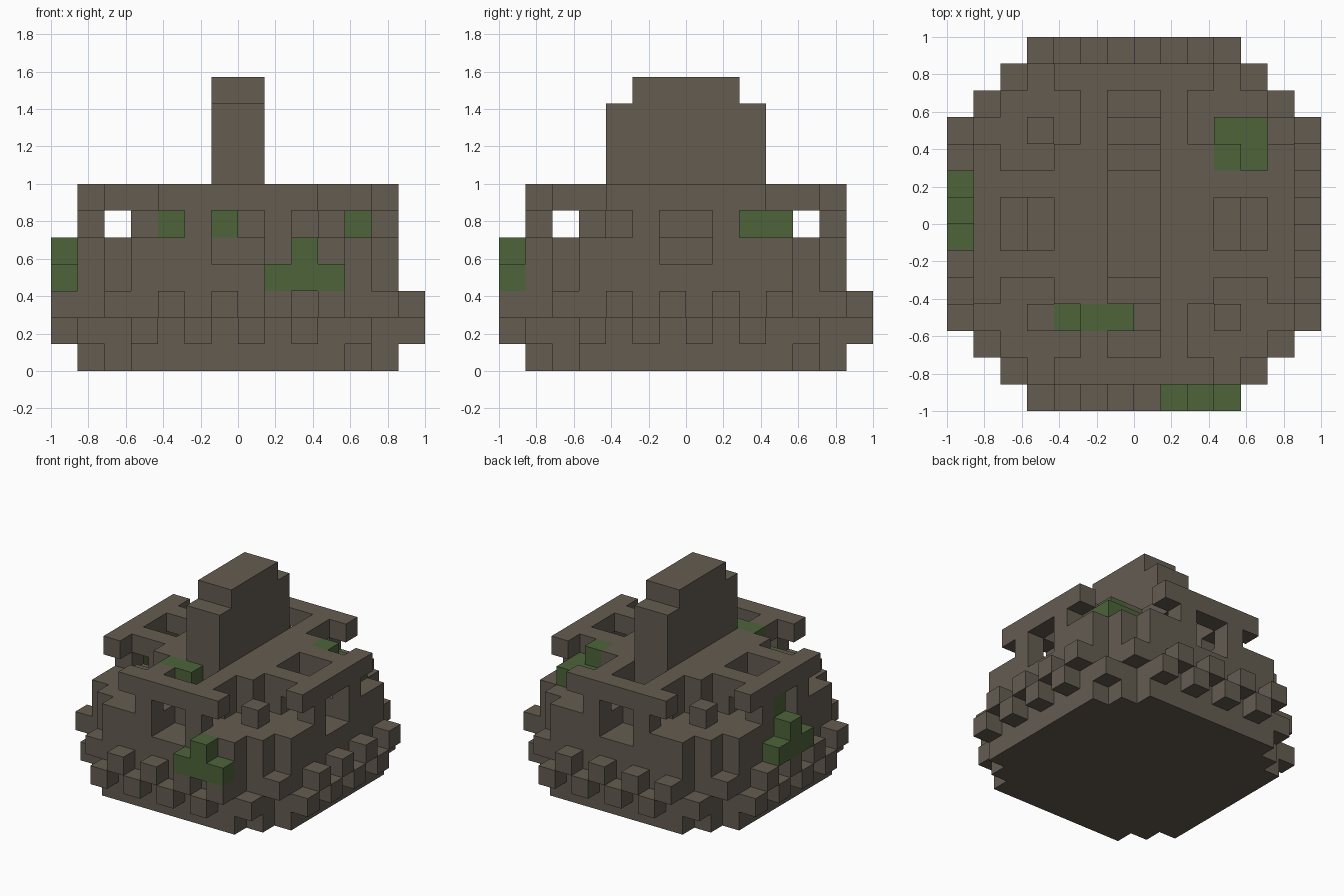
import bpy, bmesh
from mathutils import Vector

cube = bpy.data.objects.get("Cube")
if cube:
    bpy.data.objects.remove(cube, do_unlink=True)

U = 1 / 7          # size of one block
N = 14             # blocks across the footprint


def material(name, rgb):
    m = bpy.data.materials.new(name)
    m.use_nodes = True
    m.diffuse_color = (*rgb, 1)
    bsdf = next(n for n in m.node_tree.nodes if n.type == 'BSDF_PRINCIPLED')
    bsdf.inputs["Base Color"].default_value = (*rgb, 1)
    bsdf.inputs["Roughness"].default_value = 0.9
    return m


stone = material("brown stone", (0.127, 0.107, 0.083))
moss = material("moss green", (0.074, 0.127, 0.042))


def box(x, y, z):
    """Blocks in half-open index ranges."""
    return {(i, j, k) for i in range(*x) for j in range(*y) for k in range(*z)}


def around(cells):
    """Repeat blocks on all four sides by quarter turns."""
    out = set()
    for _ in range(4):
        out |= cells
        cells = {(N - 1 - j, i, k) for i, j, k in cells}
    return out


def octagon(z0, z1):
    """Stepped eight-sided tier."""
    return {c for c in box((1, 13), (1, 13), (z0, z1))
            if abs(c[0] - 6.5) + abs(c[1] - 6.5) <= 9}


# Window openings that step back into roof shafts
shafts = around(box((6, 8), (1, 3), (4, 6)) | box((6, 8), (3, 4), (5, 6))
                | box((6, 8), (2, 4), (6, 7)))

parts = {}
parts["lower_tier"] = octagon(0, 3)
parts["wall_tier"] = octagon(3, 5) - shafts

# Two staggered courses of projecting blocks
parts["lower_course"] = around({(i, 0, 1) for i in (3, 5, 7, 9)} | {(11, 1, 1)})
parts["upper_course"] = around({(i, 0, 2) for i in (4, 6, 8, 10)} | {(2, 1, 2)})

# Gallery storey: inner core, corner posts and window pillars
parts["gallery_core"] = (box((4, 10), (4, 10), (5, 6))
                         | around(box((5, 9), (3, 4), (5, 6)))) - shafts
parts["corner_posts"] = around({(3, 3, 5)})
parts["window_pillars"] = around({(5, 1, 5), (8, 1, 5)})

# Roof: centre slab, arms and overhanging edge beams
parts["roof_slab"] = (box((4, 10), (4, 10), (6, 7))
                      | around(box((5, 9), (2, 5), (6, 7)))) - shafts
parts["edge_beams"] = around(box((4, 10), (1, 2), (6, 7)))

# Stepped tower
parts["tower"] = box((6, 8), (4, 10), (7, 10)) | box((6, 8), (5, 9), (10, 11))

# Moss patches
green = {
    "front_moss": box((8, 11), (0, 1), (3, 4)) | {(9, 0, 4)},
    "side_moss": box((0, 1), (6, 9), (3, 4)) | {(0, 7, 4), (1, 7, 5)},
    "roof_moss": box((4, 7), (3, 4), (5, 6)) | box((5, 7), (3, 4), (6, 7)),
    "corner_moss": box((10, 12), (9, 11), (5, 6)) | {(10, 9, 6)},
}
green_cells = set().union(*green.values())
for name in parts:
    parts[name] = parts[name] - green_cells
parts.update(green)
filled = set().union(*parts.values())

SIDES = [Vector(s) for s in
         ((1, 0, 0), (-1, 0, 0), (0, 1, 0), (0, -1, 0), (0, 0, 1), (0, 0, -1))]


def build(name, cells, mat):
    """Outer skin of the blocks, with flat areas merged."""
    bm = bmesh.new()
    for c in sorted(cells):
        for n in SIDES:
            if tuple(int(a + b) for a, b in zip(c, n)) in filled:
                continue
            u = Vector((n.y, n.z, n.x))
            v = n.cross(u)
            mid = Vector(c) + Vector((0.5, 0.5, 0.5)) + n / 2
            corners = [mid + (u * a + v * b) / 2
                       for a, b in ((-1, -1), (1, -1), (1, 1), (-1, 1))]
            bm.faces.new([bm.verts.new(((p.x - N / 2) * U, (p.y - N / 2) * U, p.z * U))
                          for p in corners])
    bmesh.ops.remove_doubles(bm, verts=bm.verts, dist=1e-4)
    bmesh.ops.dissolve_limit(bm, angle_limit=0.01, verts=bm.verts, edges=bm.edges)
    me = bpy.data.meshes.new(name)
    bm.to_mesh(me)
    bm.free()
    me.materials.append(mat)
    ob = bpy.data.objects.new(name, me)
    bpy.context.scene.collection.objects.link(ob)


for name, cells in parts.items():
    build(name, cells, moss if name in green else stone)
